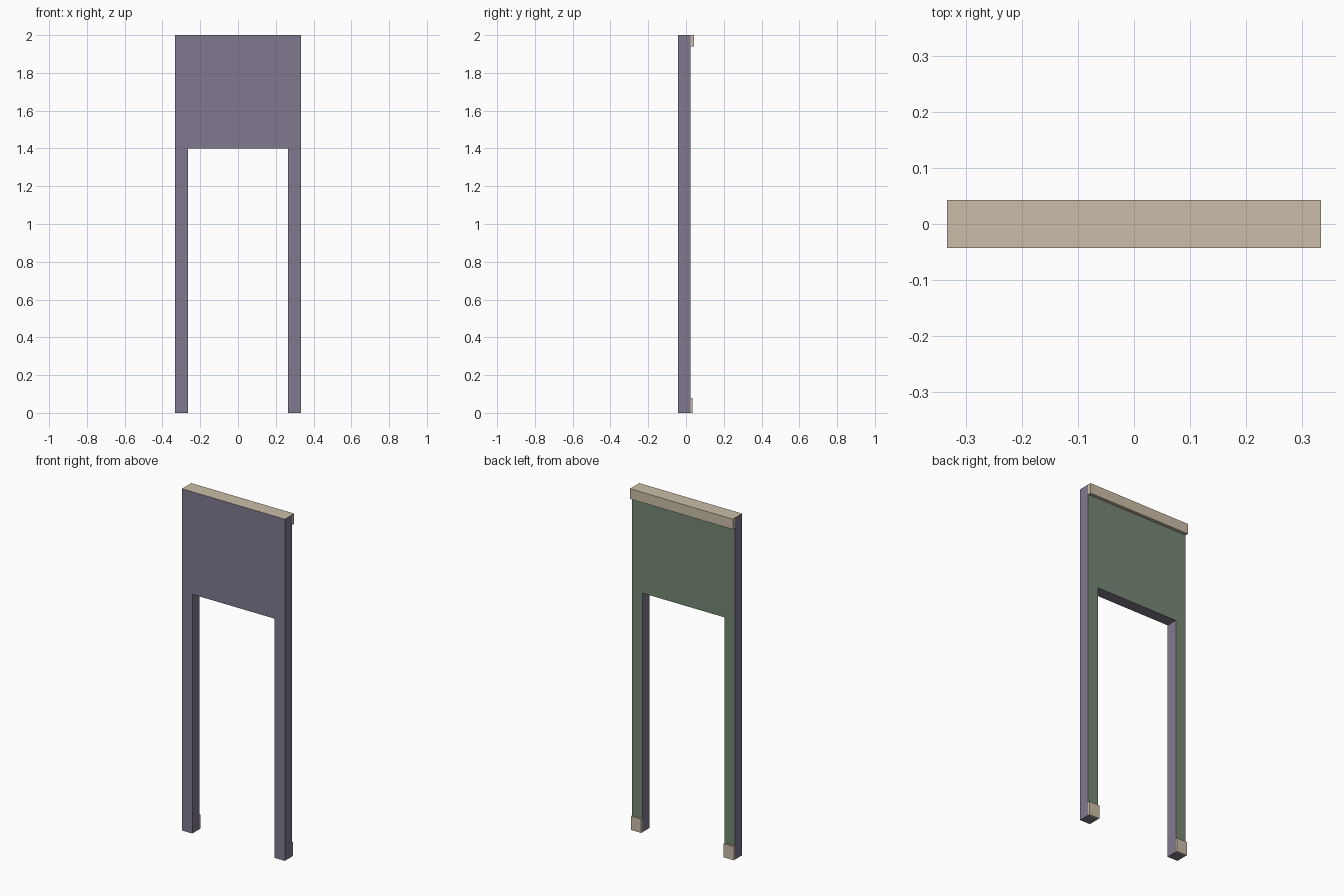
import bpy, bmesh

if "Cube" in bpy.data.objects:
    bpy.data.objects.remove(bpy.data.objects["Cube"])


def srgb(r, g, b):
    lin = lambda c: c / 12.92 if c <= 0.04045 else ((c + 0.055) / 1.055) ** 2.4
    return (*[lin(v / 255) for v in (r, g, b)], 1)


def material(name, rgb):
    m = bpy.data.materials.new(name)
    m.diffuse_color = srgb(*rgb)
    m.use_nodes = True
    m.node_tree.nodes["Principled BSDF"].inputs["Base Color"].default_value = m.diffuse_color
    return m


purple = material("muted purple", (129, 121, 142))
green = material("grey green", (118, 136, 118))
tan = material("pale tan", (203, 190, 168))

W, INNER = 0.333, 0.266            # half width outside and between the legs
FRONT, BACK = -0.043, 0.024        # board thickness range in y


def make_object(name, bm, mats):
    bmesh.ops.recalc_face_normals(bm, faces=bm.faces)
    me = bpy.data.meshes.new(name)
    for m in mats:
        me.materials.append(m)
    bm.normal_update()
    bm.to_mesh(me)
    bm.free()
    ob = bpy.data.objects.new(name, me)
    bpy.context.collection.objects.link(ob)
    return ob


def box(name, lo, hi, mat):
    bm = bmesh.new()
    bmesh.ops.create_cube(bm, size=1)
    for v in bm.verts:
        for i in range(3):
            v.co[i] = lo[i] if v.co[i] < 0 else hi[i]
    return make_object(name, bm, [mat])


# Board with two legs: one profile extruded front to back
profile = [(-W, 0), (-INNER, 0), (-INNER, 1.4), (INNER, 1.4),
           (INNER, 0), (W, 0), (W, 2), (-W, 2)]
bm = bmesh.new()
face = bm.faces.new([bm.verts.new((x, FRONT, z)) for x, z in profile])
ext = bmesh.ops.extrude_face_region(bm, geom=[face], use_keep_orig=True)
for v in ext["geom"]:
    if isinstance(v, bmesh.types.BMVert):
        v.co.y = BACK
bmesh.ops.recalc_face_normals(bm, faces=bm.faces)
# Green back, tan top edge, purple elsewhere
for f in bm.faces:
    if f.normal.y > 0.5:
        f.material_index = 1
    elif f.normal.z > 0.5:
        f.material_index = 2
make_object("board_with_legs", bm, [purple, green, tan])

# Raised strip along the top of the back
box("top_strip", (-W, BACK, 1.94), (W, 0.043, 2), tan)

# Small pads behind the leg bottoms
for side, x0, x1 in (("left", -W, -INNER), ("right", INNER, W)):
    box(side + "_foot_pad", (x0, BACK, 0), (x1, 0.034, 0.08), tan)
